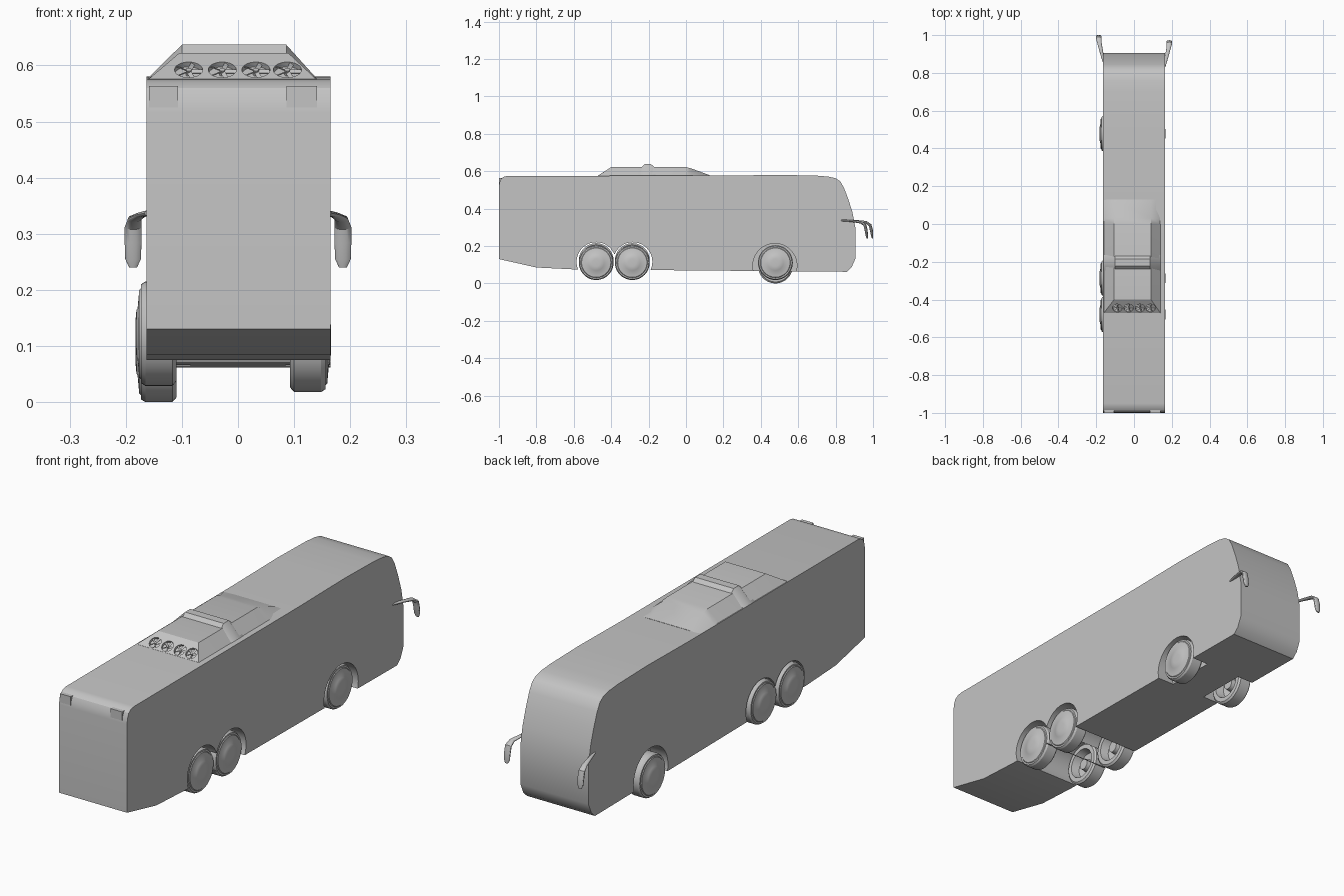
import bpy, bmesh
from math import sin, cos, pi, tau
from mathutils import Vector, Matrix

cube = bpy.data.objects.get("Cube")
if cube:
    bpy.data.objects.remove(cube, do_unlink=True)

grey = bpy.data.materials.new("plain grey")
grey.use_nodes = True
grey.diffuse_color = (0.55, 0.55, 0.55, 1)
grey.node_tree.nodes["Principled BSDF"].inputs["Base Color"].default_value = (0.55, 0.55, 0.55, 1)
parts = []


def finish(name, bm):
    bmesh.ops.recalc_face_normals(bm, faces=bm.faces)
    mesh = bpy.data.meshes.new(name)
    bm.to_mesh(mesh)
    bm.free()
    mesh.materials.append(grey)
    ob = bpy.data.objects.new(name, mesh)
    bpy.context.scene.collection.objects.link(ob)
    parts.append(ob)
    return ob


def loft(name, rings):
    """Skin a row of equal rings and cap both ends."""
    bm = bmesh.new()
    rows = [[bm.verts.new(p) for p in ring] for ring in rings]
    n = len(rows[0])
    for a, b in zip(rows, rows[1:]):
        for i in range(n):
            j = (i + 1) % n
            bm.faces.new((a[i], a[j], b[j], b[i]))
    bm.faces.new(rows[0])
    bm.faces.new(rows[-1])
    return finish(name, bm)


def prism(name, profile, x0, x1):
    return loft(name, [[(x, y, z) for y, z in profile] for x in (x0, x1)])


def circle(y, z, r, n=48):
    return [(y + r * cos(tau * i / n), z + r * sin(tau * i / n)) for i in range(n)]


def cut(target, cutters):
    """Subtract each cutter, bake the result and drop the cutter."""
    for c in cutters:
        mod = target.modifiers.new("cut", 'BOOLEAN')
        mod.operation = 'DIFFERENCE'
        mod.solver = 'EXACT'
        mod.object = c
        bpy.context.view_layer.update()
        deps = bpy.context.evaluated_depsgraph_get()
        mesh = bpy.data.meshes.new_from_object(target.evaluated_get(deps))
        target.modifiers.clear()
        target.data = mesh
        parts.remove(c)
        bpy.data.objects.remove(c, do_unlink=True)


# Coach body: one side profile, extruded across, with wheel arches cut out
profile = [(-1, .13), (-.8, .085), (-.6, .075), (.86, .062), (.885, .085), (.905, .13),
           (.905, .30), (.89, .38), (.868, .45), (.845, .51), (.825, .545), (.8, .562),
           (.76, .571), (.7, .576), (.5, .58), (.2, .576), (-.95, .575), (-.972, .571),
           (-.988, .56), (-.997, .54), (-1, .515)]
body = prism("coach_body", profile, -.163, .165)
cut(body, [
    prism("rear_arch_cutter", circle(-.48, .115, .105), -.3, .3),
    prism("middle_arch_cutter", circle(-.285, .115, .105), -.3, .3),
    prism("front_arch_right_cutter", circle(.475, .095, .118), -.3, -.085),
    prism("front_arch_left_cutter", circle(.475, .095, .118), .085, .3)])

# Wheels: lathed tyre, domed cover outside and hollow rim with hub inside
wheel_profile = [(0, .012), (.024, .012), (.028, .042), (.058, .036), (.066, 0), (.085, 0),
                 (.093, .007), (.093, .055), (.088, .063), (.081, .063), (.078, .066),
                 (.045, .069), (.042, .071), (.02, .073), (0, .073)]


def wheel(name, side, inner, y, z):
    bm = bmesh.new()
    verts = [bm.verts.new((side * (inner + t), y + r, z)) for r, t in wheel_profile]
    edges = [bm.edges.new(pair) for pair in zip(verts, verts[1:])]
    bmesh.ops.spin(bm, geom=verts + edges, cent=(0, y, z), axis=(1, 0, 0),
                   angle=tau, steps=48, use_merge=True)
    bmesh.ops.remove_doubles(bm, verts=bm.verts, dist=1e-5)
    finish(name, bm)


for label, y, zr in (("rear", -.48, .122), ("middle", -.287, .122), ("front", .478, .093)):
    wheel(label + "_wheel_right", -1, .11, y, zr)
    wheel(label + "_wheel_left", 1, .093, y, .111)


# Roof cooling unit: trapezoid sections, sloped at both ends
def trapezoid(y, left, right, top_left, top_right, top):
    return [(left, y, .565), (right, y, .565), (right, y, .575),
            (top_right, y, top), (top_left, y, top), (left, y, .575)]


unit = loft("roof_unit", [trapezoid(-.47, -.16, .14, -.16 + .001, .139, .576)] +
            [trapezoid(y, -.16, .14, -.105, .09, top)
             for y, top in ((-.40, .622), (0, .622), (.03, .614), (.13, .577))])
loft("roof_unit_rib", [trapezoid(y, -.163, .142, -.1, .086, top)
                       for y, top in ((-.245, .615), (-.222, .637), (-.186, .637), (-.163, .615))])

# Four fans sunk into the sloped rear face of the unit
slope = Vector((0, -.557, .83)).to_track_quat('Z', 'Y').to_matrix().to_4x4()


def fan_frame(x):
    return Matrix.Translation((x, -.4447, .592)) @ slope


def disc(name, x, radius, low, high):
    bm = bmesh.new()
    bmesh.ops.create_cone(bm, cap_ends=True, segments=32, radius1=radius, radius2=radius,
                          depth=high - low,
                          matrix=fan_frame(x) @ Matrix.Translation((0, 0, (low + high) / 2)))
    return finish(name, bm)


fan_x = (-.088, -.028, .032, .088)
cut(unit, [disc("fan_hole_cutter", x, .025, -.010, .02) for x in fan_x])
for k, x in enumerate(fan_x):
    disc(f"fan_hub_{k + 1}", x, .005, -.010, .001)
    bm = bmesh.new()
    for i in range(5):
        blade = (fan_frame(x) @ Matrix.Rotation(tau * i / 5, 4, 'Z')
                 @ Matrix.Translation((.014, 0, -.003)) @ Matrix.Rotation(.5, 4, 'X')
                 @ Matrix.Diagonal((.021, .008, .001, 1)))
        bmesh.ops.create_cube(bm, size=1, matrix=blade)
    finish(f"fan_blades_{k + 1}", bm)

# Rear marker lamps on the upper corners
for label, x0, x1 in (("right", -.159, -.107), ("left", .086, .141)):
    prism("rear_lamp_" + label, [(-1, .525), (-1, .563), (-.97, .563), (-.97, .525)], x0, x1)

# Mirrors: an arm that widens and bends down into the mirror head
mirror_path = [(.160, .83, .337, .006, .005), (.172, .88, .334, .009, .005),
               (.184, .935, .327, .012, .007), (.187, .956, .312, .015, .008),
               (.187, .963, .285, .015, .008), (.187, .967, .255, .014, .006),
               (.187, .969, .24, .007, .003)]


def mirror(name, side, shift):
    pts = [Vector((side * p[0], p[1] + shift, p[2])) for p in mirror_path]
    rings = []
    for i, p in enumerate(pts):
        tangent = pts[min(i + 1, len(pts) - 1)] - pts[max(i - 1, 0)]
        across = Vector((0, -tangent.z, tangent.y)).normalized()
        wide, thick = mirror_path[i][3:]
        rings.append([p + Vector((wide * cos(tau * k / 16), 0, 0))
                      + across * thick * sin(tau * k / 16) for k in range(16)])
    loft(name, rings)


mirror("mirror_left", 1, 0)
mirror("mirror_right", -1, .028)

# Smooth shading with sharp creases kept
bpy.ops.object.select_all(action='DESELECT')
for ob in parts:
    ob.select_set(True)
bpy.context.view_layer.objects.active = body
bpy.ops.object.shade_smooth_by_angle(angle=pi / 6)
